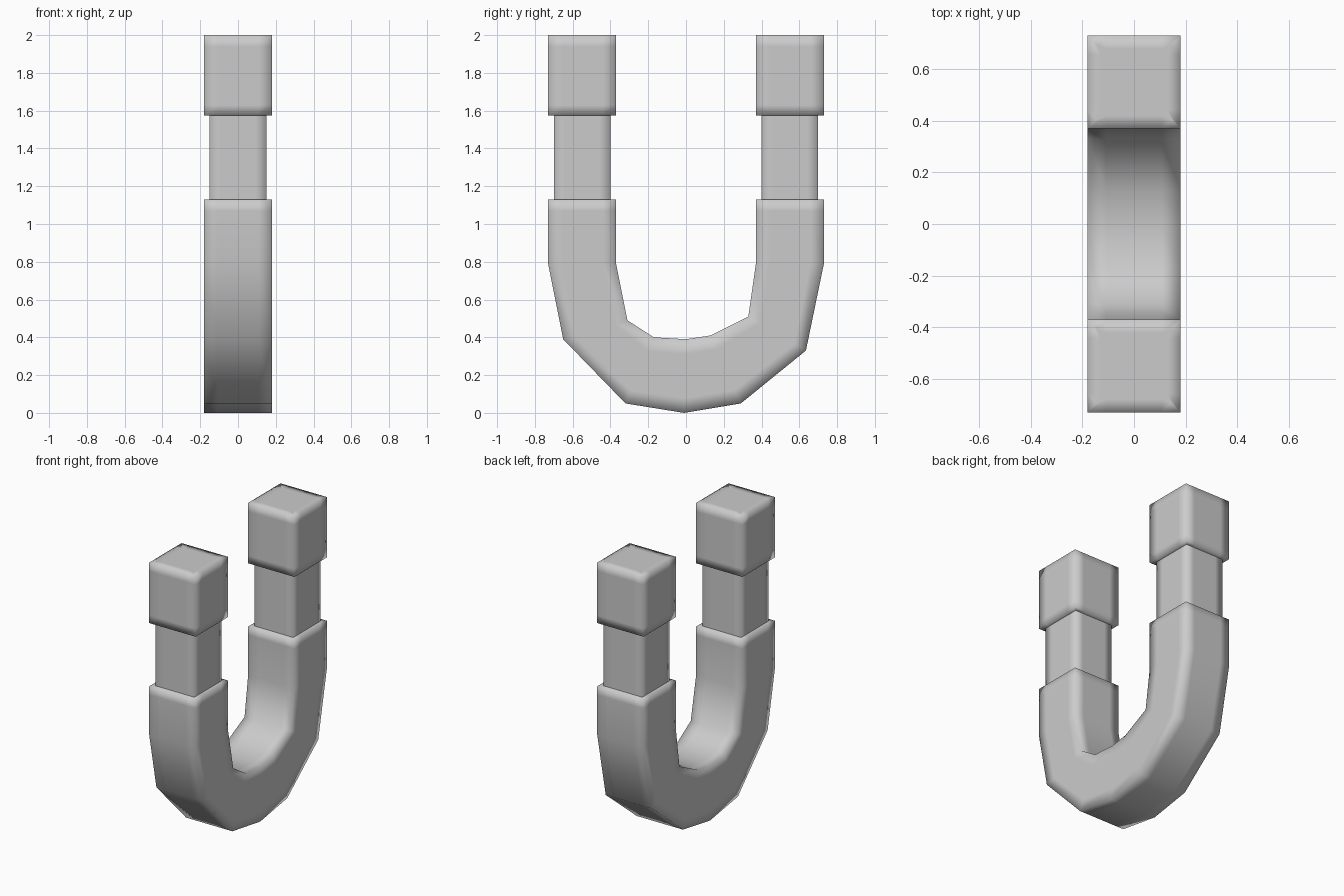
import bpy
import bmesh

cube = bpy.data.objects.get("Cube")
if cube:
    bpy.data.objects.remove(cube, do_unlink=True)

# One flat grey for the whole magnet
grey = bpy.data.materials.new("plain grey")
grey.use_nodes = True
colour = (0.6, 0.6, 0.6, 1)
grey.diffuse_color = colour
grey.node_tree.nodes["Principled BSDF"].inputs["Base Color"].default_value = colour

# Square cross-section: three panels per side, so shading softens only near corners
STEPS = (-1, -0.6, 0.6)
SECTION = ([(s, -1) for s in STEPS] + [(1, s) for s in STEPS]
           + [(-s, 1) for s in STEPS] + [(-1, -s) for s in STEPS])


def loft(name, stations, half_x, capped=True):
    """Square tube through pairs of (y, z) points on the outer and inner side."""
    bm = bmesh.new()
    rings = []
    for (oy, oz), (iy, iz) in stations:
        ring = []
        for u, v in SECTION:
            t = (v + 1) / 2
            ring.append(bm.verts.new((u * half_x, oy + (iy - oy) * t, oz + (iz - oz) * t)))
        rings.append(ring)
    n = len(SECTION)
    for a, b in zip(rings, rings[1:]):
        for i in range(n):
            j = (i + 1) % n
            bm.faces.new((a[i], a[j], b[j], b[i]))
    if capped:
        caps = [bm.faces.new(rings[0]), bm.faces.new(rings[-1])]
    bmesh.ops.recalc_face_normals(bm, faces=bm.faces)
    if capped:
        bmesh.ops.inset_individual(bm, faces=caps, thickness=0.05)
    mesh = bpy.data.meshes.new(name)
    bm.to_mesh(mesh)
    bm.free()
    mesh.materials.append(grey)
    mesh.shade_smooth()
    obj = bpy.data.objects.new(name, mesh)
    bpy.context.collection.objects.link(obj)
    return obj


# U-shaped body, from the front shoulder round the bend to the back shoulder
outer = [(-.73, 1.13), (-.73, 1.07), (-.73, .79), (-.65, .39), (-.32, .05), (-.01, 0),
         (.29, .05), (.635, .33), (.73, .79), (.73, 1.07), (.73, 1.13)]
inner = [(-.37, 1.13), (-.37, 1.07), (-.37, .79), (-.31, .49), (-.17, .40), (0, .39),
         (.13, .41), (.33, .51), (.37, .79), (.37, 1.07), (.37, 1.13)]
loft("u_body", list(zip(outer, inner)), 0.18)

# Narrow necks and wide pole tips on both ends
for side, sign in (("front", -1), ("back", 1)):
    def straight(name, y_out, y_in, heights, half_x, capped):
        loft(f"{side}_{name}", [((sign * y_out, z), (sign * y_in, z)) for z in heights],
             half_x, capped)

    straight("neck", 0.70, 0.40, (1.13, 1.58), 0.15, False)
    straight("pole_tip", 0.73, 0.37, (1.575, 1.63, 1.94, 2.0), 0.18, True)
